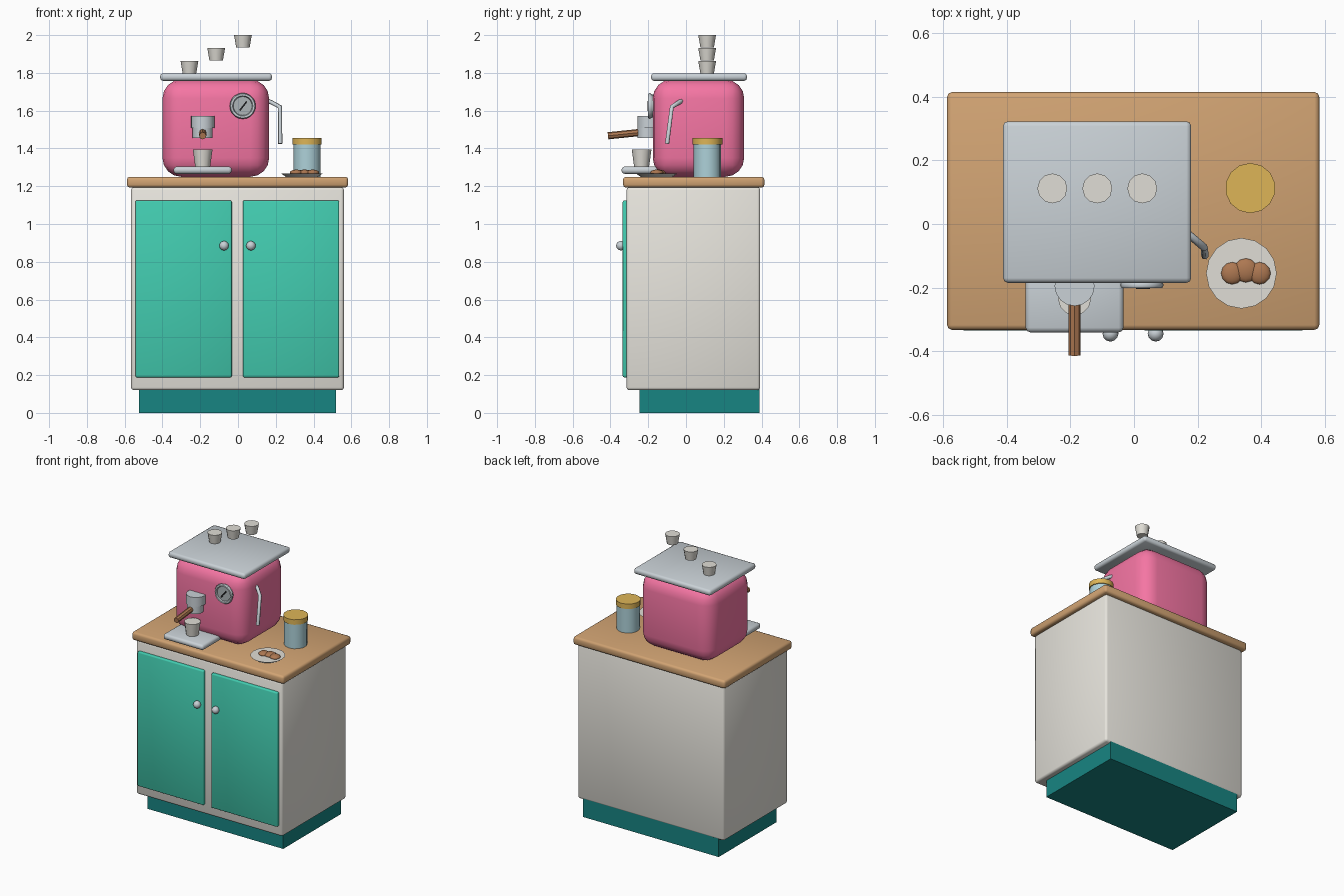
import bpy
import math
from mathutils import Vector

if "Cube" in bpy.data.objects:
    bpy.data.objects.remove(bpy.data.objects["Cube"])


def mat(name, rgb):
    m = bpy.data.materials.new(name)
    m.diffuse_color = tuple(((c + 0.055) / 1.055) ** 2.4 for c in rgb) + (1,)
    m.use_nodes = True
    m.node_tree.nodes["Principled BSDF"].inputs["Base Color"].default_value = m.diffuse_color
    return m


CREAM = mat("cream", (0.91, 0.90, 0.87))
GREEN = mat("green", (0.26, 0.80, 0.69))
TEAL = mat("teal", (0.09, 0.52, 0.51))
WOOD = mat("wood", (0.82, 0.64, 0.45))
PINK = mat("pink", (0.96, 0.46, 0.64))
STEEL = mat("steel", (0.79, 0.82, 0.84))
CHINA = mat("china", (0.88, 0.87, 0.84))
DIAL = mat("dial", (0.68, 0.71, 0.72))
DARK = mat("dark", (0.15, 0.15, 0.16))
BROWN = mat("brown", (0.68, 0.47, 0.32))
GLASS = mat("glass", (0.68, 0.82, 0.85))
GOLD = mat("gold", (0.87, 0.71, 0.34))


def finish(name, material, smooth=35):
    o = bpy.context.object
    o.name = name
    o.data.materials.append(material)
    if smooth:
        bpy.ops.object.shade_smooth_by_angle(angle=math.radians(smooth))
    return o


def box(name, x, y, z, material, bevel=0.0, segs=2):
    """Box from (min, max) ranges, with rounded edges."""
    mid = [(a + b) / 2 for a, b in (x, y, z)]
    bpy.ops.mesh.primitive_cube_add(size=1, location=mid)
    o = bpy.context.object
    o.scale = [b - a for a, b in (x, y, z)]
    bpy.ops.object.transform_apply(location=False, rotation=False, scale=True)
    if bevel:
        m = o.modifiers.new("bevel", "BEVEL")
        m.width, m.segments, m.limit_method = bevel, segs, "NONE"
        bpy.ops.object.modifier_apply(modifier="bevel")
    return finish(name, material, 50 if bevel else 0)


def rod(name, a, b, r1, r2, sides, material, smooth=40):
    """Cylinder or cone from point a (radius r1) to point b (radius r2)."""
    a, b = Vector(a), Vector(b)
    bpy.ops.mesh.primitive_cone_add(vertices=sides, radius1=r1, radius2=r2,
                                    depth=(b - a).length, location=(a + b) / 2)
    bpy.context.object.rotation_euler = (b - a).to_track_quat("Z", "Y").to_euler()
    return finish(name, material, smooth)


def ball(name, loc, scale, material):
    bpy.ops.mesh.primitive_uv_sphere_add(segments=12, ring_count=8, location=loc)
    bpy.context.object.scale = scale
    return finish(name, material, 60)


def cup(name, x, y, z, r, h):
    rod(name, (x, y, z), (x, y, z + h), r * 0.76, r, 12, CHINA)


# Cabinet
box("plinth", (-0.525, 0.52), (-0.245, 0.39), (0, 0.13), TEAL)
box("cabinet", (-0.566, 0.561), (-0.315, 0.393), (0.12, 1.195), CREAM, 0.015)
box("countertop", (-0.588, 0.583), (-0.333, 0.415), (1.193, 1.25), WOOD, 0.015)
for side, x0, x1, kx in (("left", -0.543, -0.033, -0.074), ("right", 0.026, 0.536, 0.068)):
    box(side + "_door", (x0, x1), (-0.335, -0.305), (0.188, 1.125), GREEN, 0.008)
    ball(side + "_door_knob", (kx, -0.345, 0.885), (0.025,) * 3, STEEL)

# Coffee machine
box("machine_body", (-0.4, 0.165), (-0.176, 0.308), (1.25, 1.765), PINK, 0.1, 4)
box("cup_tray", (-0.412, 0.18), (-0.185, 0.323), (1.758, 1.798), STEEL, 0.015)
box("drip_tray", (-0.341, -0.033), (-0.341, -0.08), (1.266, 1.304), STEEL, 0.015)

# Group head and filter handle
HX = -0.187
rod("group_head", (HX, -0.195, 1.508), (HX, -0.195, 1.572), 0.063, 0.063, 16, STEEL)
rod("filter_basket", (HX, -0.205, 1.455), (HX, -0.205, 1.51), 0.053, 0.053, 16, STEEL)
rod("filter_handle", (HX, -0.24, 1.485), (HX, -0.413, 1.467), 0.019, 0.019, 8, BROWN)

# Pressure gauge
GX, GZ = 0.025, 1.625
rod("gauge_case", (GX, -0.165, GZ), (GX, -0.193, GZ), 0.06, 0.06, 20, DIAL)
bpy.ops.mesh.primitive_torus_add(major_segments=20, minor_segments=6, major_radius=0.059,
                                 minor_radius=0.01, location=(GX, -0.192, GZ),
                                 rotation=(math.pi / 2, 0, 0))
finish("gauge_rim", STEEL, 60)
needle = box("gauge_needle", (-0.004, 0.004), (-0.004, 0.004), (-0.03, 0.03), DARK)
needle.location = (GX + 0.003, -0.2, GZ)
needle.rotation_euler = (0, math.radians(38), 0)

# Steam wand
curve = bpy.data.curves.new("steam_wand", "CURVE")
curve.dimensions, curve.bevel_depth, curve.bevel_resolution = "3D", 0.012, 1
curve.use_fill_caps = True
spline = curve.splines.new("POLY")
path = [(0.13, -0.01, 1.662), (0.175, -0.035, 1.645), (0.222, -0.075, 1.62), (0.223, -0.1, 1.425)]
spline.points.add(len(path) - 1)
for p, co in zip(spline.points, path):
    p.co = (*co, 1)
wand = bpy.data.objects.new("steam_wand", curve)
bpy.context.collection.objects.link(wand)
curve.materials.append(STEEL)

# Cups: one under the spout, three in a rising row
cup("serving_cup", HX, -0.235, 1.302, 0.052, 0.092)
for i in range(3):
    cup(f"top_cup_{i + 1}", -0.257 + 0.1415 * i, 0.112, 1.797 + 0.069 * i, 0.047, 0.065)

# Storage jar
rod("jar", (0.366, 0.113, 1.248), (0.366, 0.113, 1.425), 0.073, 0.073, 14, GLASS)
rod("jar_lid", (0.366, 0.113, 1.42), (0.366, 0.113, 1.455), 0.079, 0.079, 14, GOLD)

# Plate with pastry
rod("plate", (0.338, -0.155, 1.25), (0.338, -0.155, 1.268), 0.085, 0.111, 16, CHINA)
for i, (x, y, r) in enumerate([(0.309, -0.155, 0.035), (0.352, -0.146, 0.038), (0.395, -0.155, 0.035)]):
    ball(f"pastry_{i + 1}", (x, y, 1.272), (r, r, 0.016), BROWN)
